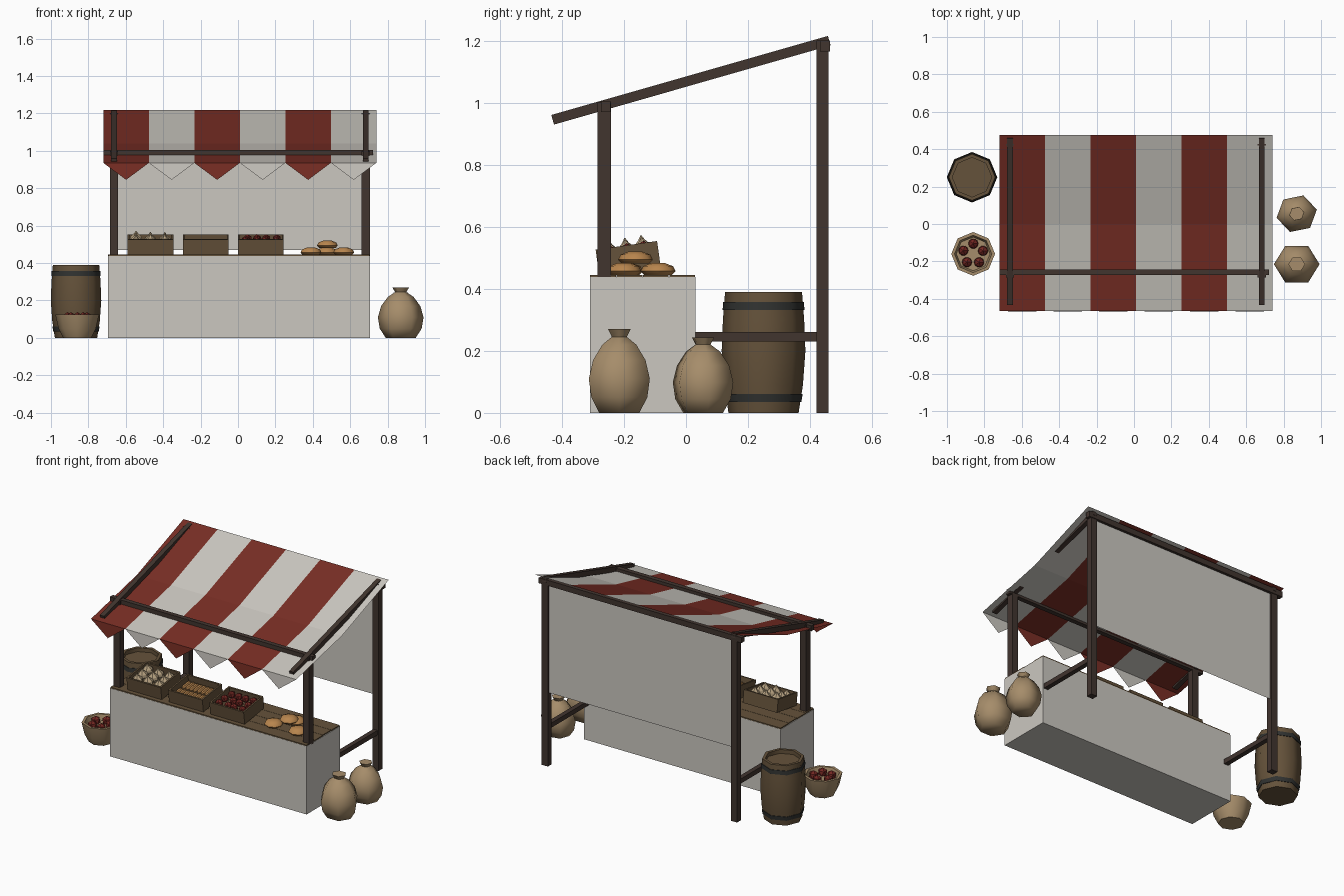
import bpy, bmesh, random
from math import cos, sin, pi, radians, atan2, hypot
from mathutils import Matrix, Vector

random.seed(4)
cube = bpy.data.objects.get("Cube")
if cube:
    bpy.data.objects.remove(cube, do_unlink=True)


def material(name, r, g, b):
    m = bpy.data.materials.new(name)
    m.use_nodes = True
    m.diffuse_color = (r, g, b, 1)
    node = m.node_tree.nodes["Principled BSDF"]
    node.inputs["Base Color"].default_value = (r, g, b, 1)
    node.inputs["Roughness"].default_value = 0.9
    return m


CLOTH = material("pale cloth", 0.60, 0.575, 0.53)
RED = material("red cloth", 0.19, 0.027, 0.018)
BEAM = material("dark beam wood", 0.053, 0.035, 0.028)
WOOD = material("brown wood", 0.13, 0.085, 0.043)
SACK = material("tan sackcloth", 0.38, 0.265, 0.145)
BREAD = material("bread crust", 0.48, 0.235, 0.075)
APPLE = material("apple red", 0.17, 0.02, 0.016)
IRON = material("iron", 0.03, 0.032, 0.03)
BULB = material("pale bulb", 0.47, 0.36, 0.22)


def finish(name, bm, mats, smooth=0):
    """Turn a bmesh into a linked object."""
    mesh = bpy.data.meshes.new(name)
    bm.to_mesh(mesh)
    bm.free()
    for m in mats:
        mesh.materials.append(m)
    ob = bpy.data.objects.new(name, mesh)
    bpy.context.collection.objects.link(ob)
    if smooth:
        bpy.ops.object.select_all(action='DESELECT')
        ob.select_set(True)
        bpy.context.view_layer.objects.active = ob
        bpy.ops.object.shade_smooth_by_angle(angle=radians(smooth))
    return ob


def box(name, lo, hi, mat, matrix=Matrix()):
    """Axis-aligned box between two corners, then moved by a matrix."""
    lo, hi = Vector(lo), Vector(hi)
    size = hi - lo
    bm = bmesh.new()
    bmesh.ops.create_cube(bm, size=1, matrix=matrix @ Matrix.Translation((lo + hi) / 2)
                          @ Matrix.Diagonal((*size, 1)))
    return finish(name, bm, [mat])


def lathe(name, profile, sides, mat, matrix=Matrix(), smooth=0, turn=0):
    """Turned shape from (radius, height) points, capped at both ends."""
    bm = bmesh.new()
    rings = [[bm.verts.new((r * cos(turn + 2 * pi * i / sides),
                            r * sin(turn + 2 * pi * i / sides), z))
              for i in range(sides)] for r, z in profile]
    for a, b in zip(rings, rings[1:]):
        for i in range(sides):
            j = (i + 1) % sides
            bm.faces.new((a[i], a[j], b[j], b[i]))
    bm.faces.new(rings[0][::-1])
    bm.faces.new(rings[-1])
    bm.transform(matrix)
    return finish(name, bm, [mat], smooth)


def ball(name, pos, radius, mat, squash=1.0, smooth=0):
    bm = bmesh.new()
    bmesh.ops.create_icosphere(bm, subdivisions=1 if not smooth else 2, radius=radius,
                               matrix=Matrix.Translation(pos) @ Matrix.Diagonal((1, 1, squash, 1)))
    return finish(name, bm, [mat], smooth)


def sheet(name, rows, mats):
    """Cloth from rows of points; columns alternate through the materials."""
    bm = bmesh.new()
    grid = [[bm.verts.new(p) for p in row] for row in rows]
    for a, b in zip(grid, grid[1:]):
        for i in range(len(a) - 1):
            bm.faces.new((a[i], a[i + 1], b[i + 1], b[i])).material_index = i % len(mats)
    return finish(name, bm, mats)


# Counter with plank top
box("counter", (-0.695, -0.31, 0), (0.705, 0.03, 0.438), CLOTH)
for i in range(4):
    y = -0.31 + i * 0.085
    inset = random.uniform(0, 0.012)
    box("counter_plank", (-0.695 + inset, y + 0.001, 0.436),
        (0.705 - inset, y + 0.084, 0.445), WOOD)

# Frame: posts, rails and sloping side beams
start, end = Vector((-0.43, 0.945)), Vector((0.462, 1.2))
run = end - start
for side, x in (("right", -0.663), ("left", 0.683)):
    box(side + "_front_post", (x - 0.022, -0.285, 0.43), (x + 0.022, -0.242, 1.0), BEAM)
    box(side + "_back_post", (x - 0.022, 0.42, 0), (x + 0.022, 0.46, 1.2), BEAM)
    box(side + "_rail", (x - 0.015, 0.02, 0.23), (x + 0.015, 0.43, 0.26), BEAM)
    tilt = Matrix.Translation((x, start.x, start.y)) @ Matrix.Rotation(atan2(run.y, run.x), 4, 'X')
    box(side + "_roof_beam", (-0.015, 0, -0.016), (0.015, hypot(*run), 0.016), BEAM, tilt)
box("front_crossbar", (-0.72, -0.274, 0.97), (0.722, -0.244, 1.005), BEAM)
box("back_crossbar", (-0.72, 0.432, 1.165), (0.722, 0.465, 1.2), BEAM)

# Striped awning with a pointed valance
left, width, stripes = -0.72, 0.2433, 6
xs = [left + width * i for i in range(stripes + 1)]
sheet("awning", [[(x, y, z) for x in xs]
                 for y, z in ((-0.465, 0.936), (0, 1.04), (0.475, 1.218))], [RED, CLOTH])
bm = bmesh.new()
for i in range(stripes):
    tri = [(xs[i], -0.465, 0.936), (xs[i] + width / 2, -0.469, 0.845), (xs[i + 1], -0.465, 0.936)]
    bm.faces.new([bm.verts.new(p) for p in tri]).material_index = i % 2
finish("valance", bm, [RED, CLOTH])

# Back curtain
sheet("back_curtain", [[(x, 0.448, z) for x in (-0.68, 0.70)] for z in (0.47, 1.18)], [CLOTH])


# Open crates leaning towards the front
def crate(x):
    m = Matrix.Translation((x, -0.28, 0.445)) @ Matrix.Rotation(radians(8), 4, 'X')
    w, d, h, t = 0.122, 0.2, 0.082, 0.01
    box("crate_floor", (-w, 0, 0), (w, d, t), WOOD, m)
    for y in (0, d - t):
        box("crate_long_wall", (-w, y, 0), (w, y + t, h), WOOD, m)
    for s in (-w, w - t):
        box("crate_end_wall", (s, t, 0), (s + t, d - t, h), WOOD, m)
    return m


bulb_shape = [(0.012, 0), (0.034, 0.022), (0.03, 0.038), (0.012, 0.055), (0.002, 0.07)]
m = crate(-0.468)
box("bulb_bed", (-0.11, 0.01, 0.01), (0.11, 0.19, 0.03), WOOD, m)
for i in range(3):
    for j in range(3):
        spot = (-0.077 + 0.077 * i, 0.045 + 0.053 * j, 0.034 + random.uniform(-0.006, 0.004))
        lathe("bulb", bulb_shape, 6, BULB, m @ Matrix.Translation(spot), turn=i + j)

m = crate(-0.172)
for j in range(2):
    for i in range(8):
        spot = Matrix.Translation((-0.094 + 0.027 * i, 0.016 + 0.086 * j, 0.045))
        lathe("breadstick", [(0.006, 0), (0.012, 0.015), (0.012, 0.065), (0.006, 0.08)], 6,
              BREAD, m @ spot @ Matrix.Rotation(radians(-90), 4, 'X'))
box("breadstick_bed", (-0.11, 0.01, 0.01), (0.11, 0.19, 0.04), WOOD, m)

m = crate(0.122)
box("apple_bed", (-0.11, 0.01, 0.01), (0.11, 0.19, 0.045), WOOD, m)
for i in range(4):
    for j in range(3):
        jitter = random.uniform(-0.008, 0.008)
        ball("crate_apple", m @ Vector((-0.078 + 0.052 * i + jitter, 0.045 + 0.054 * j, 0.064)),
             0.025, APPLE)

# Bread loaves, three below and one on top
loaf = [(0.045, 0), (0.056, 0.012), (0.048, 0.028), (0.022, 0.038)]
for x, y, z in ((0.39, -0.195, 0), (0.565, -0.2, 0), (0.475, -0.09, 0), (0.478, -0.163, 0.037)):
    lathe("bread_loaf", loaf, 8, BREAD, Matrix.Translation((x, y, 0.445 + z)), 50)

# Barrel with iron bands
at_barrel = Matrix.Translation((-0.866, 0.25, 0))
lathe("barrel", [(0.113, 0), (0.127, 0.09), (0.135, 0.2), (0.131, 0.3), (0.124, 0.39),
                 (0.105, 0.39), (0.105, 0.365)], 8, WOOD, at_barrel, 50)
for z, r0, r1 in ((0.035, 0.122, 0.126), (0.332, 0.132, 0.130)):
    lathe("barrel_band", [(r0, z), (r1, z + 0.026)], 8, IRON, at_barrel, 50)

# Apple basket
at_basket = Matrix.Translation((-0.86, -0.16, 0))
lathe("basket", [(0.075, 0), (0.1, 0.05), (0.117, 0.125), (0.1, 0.125), (0.09, 0.09)],
      8, SACK, at_basket, 50)
for i in range(5):
    a = 2 * pi * i / 5 + 0.3
    ball("basket_apple", (-0.86 + 0.055 * cos(a), -0.16 + 0.055 * sin(a), 0.108), 0.03, APPLE)

# Tied sacks
sack = [(0.08, 0), (0.112, 0.05), (0.122, 0.11), (0.105, 0.17), (0.068, 0.22),
        (0.03, 0.245), (0.045, 0.27)]
for name, y, scale, turn in (("front_sack", -0.215, 1.0, 0), ("back_sack", 0.055, 0.9, 0.2)):
    place = (Matrix.Translation((0.87, y, 0)) @ Matrix.Rotation(turn, 4, 'Z')
             @ Matrix.Diagonal((scale, scale * 0.93, scale, 1)))
    lathe(name, sack, 6, SACK, place, 62)
